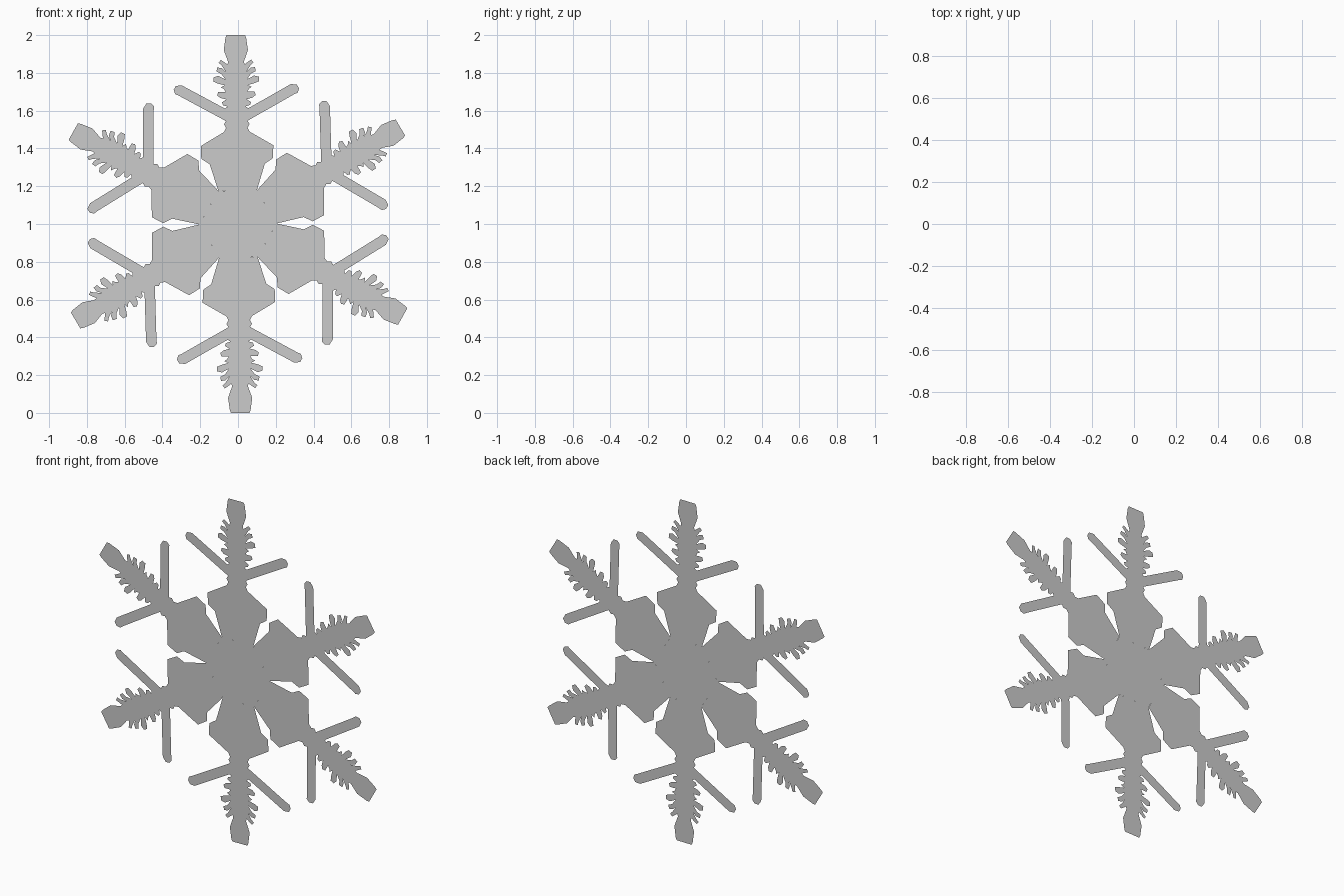
import bpy, bmesh
from math import sin, cos, radians

if "Cube" in bpy.data.objects:
    bpy.data.objects.remove(bpy.data.objects["Cube"])

# Half outline of one arm: (distance from arm axis, distance from centre)
HALF = [
    (.102, .177), (.146, .318), (.190, .347), (.192, .415), (.068, .488),   # broad inner lobe
    (.057, .51), (.068, .528), (.058, .545), (.070, .553),                  # neck
    (.305, .683), (.325, .692), (.332, .714), (.320, .735), (.288, .737),   # side branch
    (.062, .612), (.048, .622),
    (.072, .63), (.077, .645), (.053, .66),                                 # barbs
    (.085, .668), (.102, .682), (.096, .70), (.057, .70),
    (.066, .715), (.082, .725), (.06, .735),
    (.098, .745), (.121, .755), (.120, .778), (.095, .785), (.056, .765),
    (.080, .797), (.104, .808), (.100, .83), (.075, .826), (.054, .805),
    (.076, .84), (.092, .855), (.080, .87), (.045, .845),
    (.042, .86), (.064, .92), (.055, .985), (.049, 1.0),                    # blunt tip
]
TILT = 0.7      # the whole flake is turned very slightly
CENTRE_Z = 1.0


def place(v, u, angle):
    """Arm coordinates to the upright XZ plane."""
    a = radians(angle)
    return (u * cos(a) + v * sin(a), 0, CENTRE_Z + u * sin(a) - v * cos(a))


def flat_object(name, polygons):
    bm = bmesh.new()
    for pts in polygons:
        bm.faces.new([bm.verts.new(p) for p in pts])
    bm.normal_update()
    for f in bm.faces:
        if f.normal.y > 0:
            f.normal_flip()
    bmesh.ops.triangulate(bm, faces=bm.faces[:])
    mesh = bpy.data.meshes.new(name)
    bm.to_mesh(mesh)
    bm.free()
    ob = bpy.data.objects.new(name, mesh)
    bpy.context.collection.objects.link(ob)
    return ob


# Six mirrored arms
outline = HALF + [(-v, u) for v, u in reversed(HALF)]
for i in range(6):
    flat_object(f"snowflake_arm_{i + 1}",
                [[place(v, u, 90 + TILT + 60 * i) for v, u in outline]])

# Hexagonal core joining the arms
flat_object("snowflake_core",
            [[place(HALF[0][0], HALF[0][1], 90 + TILT + 60 * i) for i in range(6)]])
